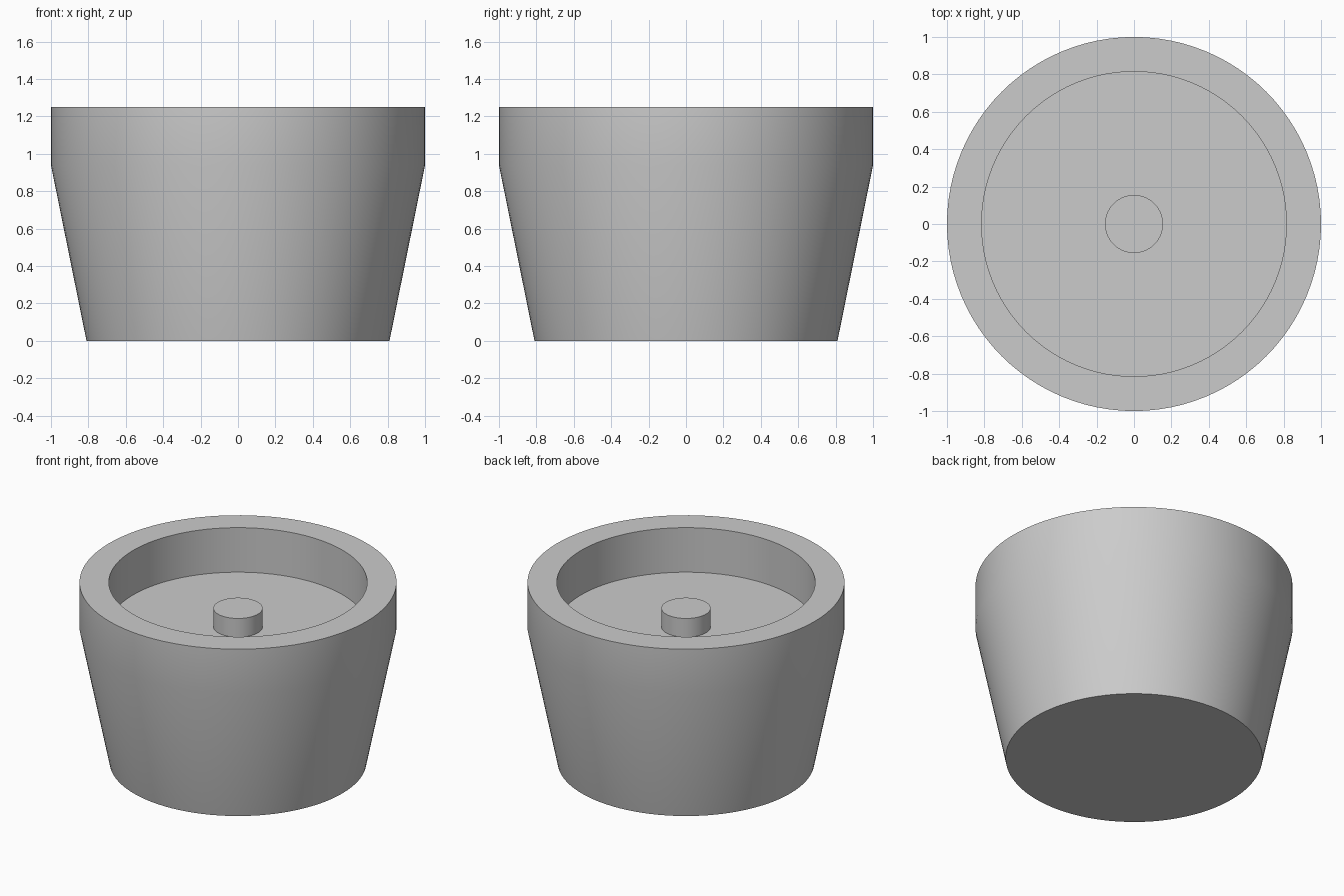
import bpy
import bmesh
import math

cube = bpy.data.objects.get("Cube")
if cube:
    bpy.data.objects.remove(cube, do_unlink=True)

SEGMENTS = 96
FLOOR_Z = 0.94

GREY = (0.6, 0.6, 0.6, 1.0)
grey = bpy.data.materials.new("plain grey")
grey.use_nodes = True
grey.diffuse_color = GREY
grey.node_tree.nodes["Principled BSDF"].inputs["Base Color"].default_value = GREY


def lathe(name, profile):
    """Spin a (radius, height) profile around z; a zero radius closes an end."""
    bm = bmesh.new()
    verts = [bm.verts.new((r, 0, z)) for r, z in profile]
    edges = [bm.edges.new(pair) for pair in zip(verts, verts[1:])]
    bmesh.ops.spin(bm, geom=verts + edges, cent=(0, 0, 0), axis=(0, 0, 1),
                   angle=math.tau, steps=SEGMENTS, use_duplicate=False)
    bmesh.ops.remove_doubles(bm, verts=bm.verts, dist=0.0005)
    bmesh.ops.recalc_face_normals(bm, faces=bm.faces)
    mesh = bpy.data.meshes.new(name)
    bm.to_mesh(mesh)
    bm.free()
    mesh.materials.append(grey)
    obj = bpy.data.objects.new(name, mesh)
    bpy.context.collection.objects.link(obj)
    bpy.ops.object.select_all(action="DESELECT")
    obj.select_set(True)
    bpy.context.view_layer.objects.active = obj
    bpy.ops.object.shade_smooth_by_angle(angle=math.radians(30))
    return obj


# Tapered cup with a straight collar, and a shallow round recess in the top
lathe("tapered_body", [(0, 0), (0.81, 0), (1, FLOOR_Z), (1, 1.25),
                       (0.815, 1.25), (0.815, FLOOR_Z), (0, FLOOR_Z)])

# Short post standing in the middle of the recess
lathe("centre_post", [(0, FLOOR_Z - 0.02), (0.155, FLOOR_Z - 0.02),
                      (0.155, 1.07), (0, 1.07)])
